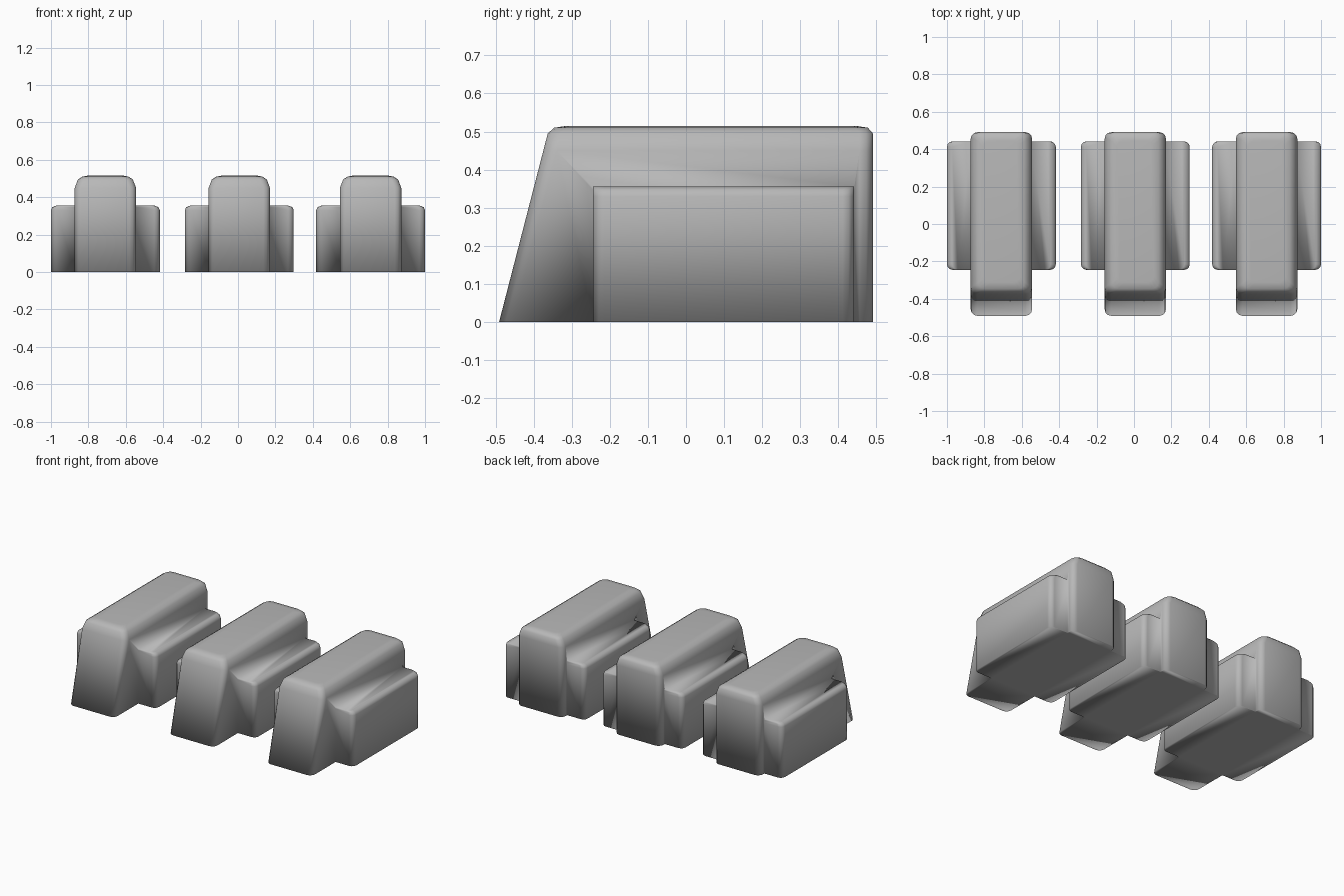
import bpy, bmesh, math

if "Cube" in bpy.data.objects:
    bpy.data.objects.remove(bpy.data.objects["Cube"])


def ring(hx, y0, y1, r):
    """Rounded rectangle in plan, three segments per corner."""
    pts = []
    corners = [(hx - r, y1 - r, 0), (-hx + r, y1 - r, 90),
               (-hx + r, y0 + r, 180), (hx - r, y0 + r, 270)]
    for cx, cy, a in corners:
        for k in range(4):
            t = math.radians(a + 30 * k)
            pts.append((cx + r * math.cos(t), cy + r * math.sin(t)))
    return pts


def loft(name, x, levels):
    """Skin a stack of rounded rectangles: (z, half width, front y, back y, radius)."""
    bm = bmesh.new()
    rings = [[bm.verts.new((px, py, z)) for px, py in ring(hx, y0, y1, r)]
             for z, hx, y0, y1, r in levels]
    n = len(rings[0])
    for a, b in zip(rings, rings[1:]):
        for i in range(n):
            j = (i + 1) % n
            bm.faces.new((a[i], a[j], b[j], b[i]))
    bm.faces.new(rings[0][::-1])
    bm.faces.new(rings[-1])
    bmesh.ops.recalc_face_normals(bm, faces=bm.faces)
    me = bpy.data.meshes.new(name)
    bm.to_mesh(me)
    bm.free()
    me.materials.append(grey)
    ob = bpy.data.objects.new(name, me)
    ob.location.x = x
    bpy.context.collection.objects.link(ob)
    return ob


# Mid-dark grey
grey = bpy.data.materials.new("dark_grey")
grey.diffuse_color = (0.48, 0.48, 0.48, 1)
grey.use_nodes = True
grey.node_tree.nodes["Principled BSDF"].inputs["Base Color"].default_value = grey.diffuse_color

# Tall body: sloped front, softened top (z, side inset, end inset)
body_levels = []
for z, dx, dy in [(0, 0, 0), (0.45, 0, 0), (0.495, 0.017, 0),
                  (0.51, 0.04, 0.013), (0.515, 0.065, 0.045)]:
    body_levels.append((z, 0.164 - dx, -0.491 + 0.258 * z + dy, 0.491 - dy, 0.035))

# Lower side block: rounded long top edges, square ends
block_levels = [(z, 0.291 - dx, -0.245, 0.442, 0.03)
                for z, dx in [(0, 0), (0.33, 0), (0.347, 0.007), (0.355, 0.028)]]

# Three identical units, smooth shaded all over
for i, x in enumerate((-0.709, 0.007, 0.709)):
    body = loft(f"body_{i + 1}", x, body_levels)
    block = loft(f"side_block_{i + 1}", x, block_levels)
    mod = body.modifiers.new("join_block", 'BOOLEAN')
    mod.operation = 'UNION'
    mod.solver = 'EXACT'
    mod.object = block
    bpy.ops.object.select_all(action='DESELECT')
    body.select_set(True)
    bpy.context.view_layer.objects.active = body
    bpy.ops.object.modifier_apply(modifier=mod.name)
    bpy.data.objects.remove(block)
    bpy.ops.object.shade_smooth()
